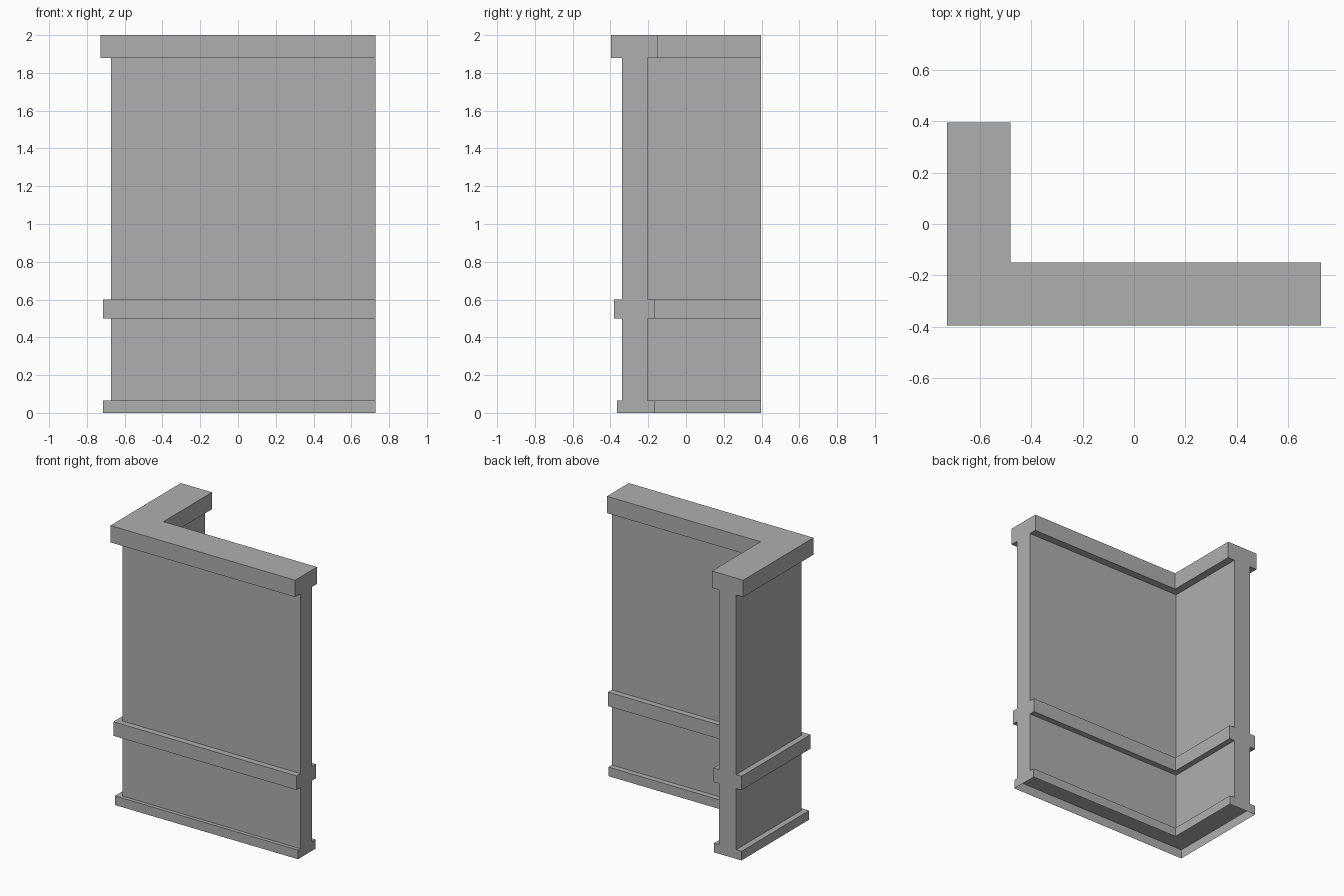
import bpy, bmesh

if "Cube" in bpy.data.objects:
    bpy.data.objects.remove(bpy.data.objects["Cube"])

END_X, END_Y = 0.728, 0.396      # cut ends of the two legs
CX, CY = -0.605, -0.273          # centre lines of the two legs


def outline(z, inner, out_x, out_y):
    """L-shaped outline at height z, given offsets from the centre lines."""
    x0, y0 = CX - out_x, CY - out_y
    x1, y1 = CX + inner, CY + inner
    return [(x0, y0, z), (END_X, y0, z), (END_X, y1, z),
            (x1, y1, z), (x1, END_Y, z), (x0, END_Y, z)]


# Bands from bottom to top: z range, inner, outer x and outer y offsets
base = (0.0, 0.065, 0.107, 0.110, 0.091)
lower_panel = (0.065, 0.50, 0.068, 0.068, 0.065)
rail = (0.50, 0.60, 0.110, 0.110, 0.108)
upper_panel = (0.60, 1.88, 0.068, 0.068, 0.065)
cap = (1.88, 2.0, 0.123, 0.123, 0.123)

bm = bmesh.new()
rings = []
for z0, z1, inner, ox, oy in (base, lower_panel, rail, upper_panel, cap):
    for z in (z0, z1):
        rings.append([bm.verts.new(p) for p in outline(z, inner, ox, oy)])

# Walls and ledges between successive outlines; ledges stop at the cut ends
for k, (a, b) in enumerate(zip(rings, rings[1:])):
    ledge = k % 2 == 1
    for i in range(6):
        if ledge and i in (1, 4):
            continue
        j = (i + 1) % 6
        bm.faces.new((a[i], a[j], b[j], b[i]))

# Flat top; the base is open below, with the wall closed above it
for ring, order in ((rings[-1], 1), (rings[2], -1)):
    bm.faces.new((ring[0], ring[1], ring[2], ring[3])[::order])
    bm.faces.new((ring[0], ring[3], ring[4], ring[5])[::order])

mesh = bpy.data.meshes.new("corner_wall")
bm.to_mesh(mesh)
bm.free()
wall = bpy.data.objects.new("corner_wall", mesh)
bpy.context.collection.objects.link(wall)

# Dark grey finish
finish = bpy.data.materials.new("dark_grey")
finish.diffuse_color = (0.43, 0.43, 0.43, 1)
finish.use_nodes = True
finish.node_tree.nodes["Principled BSDF"].inputs["Base Color"].default_value = finish.diffuse_color
mesh.materials.append(finish)
